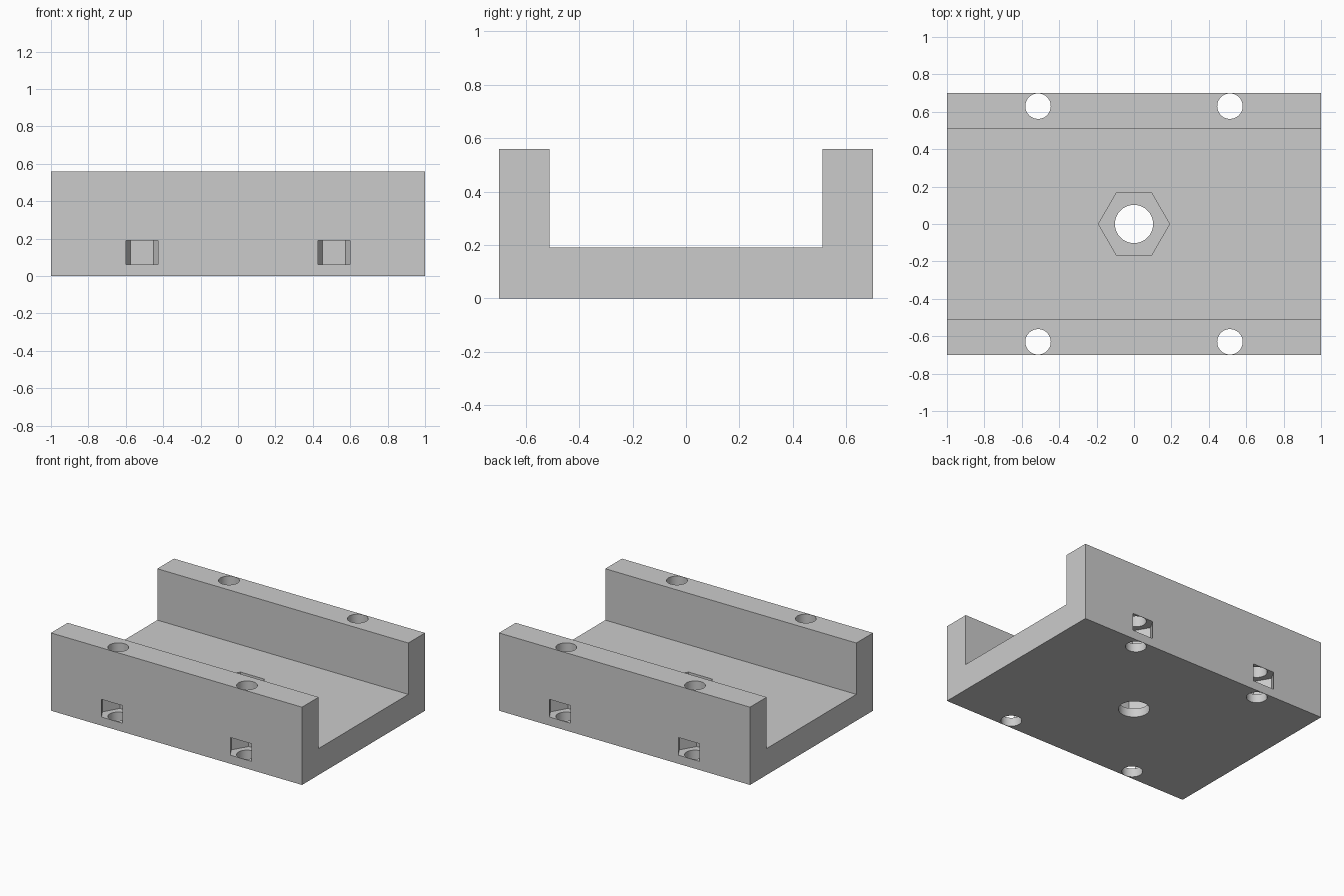
import bpy, bmesh, math

if "Cube" in bpy.data.objects:
    bpy.data.objects.remove(bpy.data.objects["Cube"])

W, D, H = 1.0, 0.70, 0.56        # half width, half depth, full height
FLOOR, INNER = 0.19, 0.51        # channel floor height, inner wall position
BOLT_X, BOLT_Y, BOLT_R = 0.513, 0.63, 0.068
NUT_R, NUT_Z0, NUT_Z1 = 0.125, 0.062, 0.189

grey = bpy.data.materials.new("light grey")
grey.diffuse_color = (0.6, 0.6, 0.6, 1)
grey.use_nodes = True
grey.node_tree.nodes["Principled BSDF"].inputs["Base Color"].default_value = grey.diffuse_color


def extrude(name, points, vector):
    """Solid made by sweeping a closed profile along a vector."""
    bm = bmesh.new()
    face = bm.faces.new([bm.verts.new(p) for p in points])
    geom = bmesh.ops.extrude_face_region(bm, geom=[face])["geom"]
    moved = [g for g in geom if isinstance(g, bmesh.types.BMVert)]
    bmesh.ops.translate(bm, verts=moved, vec=vector)
    bmesh.ops.recalc_face_normals(bm, faces=bm.faces)
    mesh = bpy.data.meshes.new(name)
    bm.to_mesh(mesh)
    bm.free()
    mesh.materials.append(grey)
    obj = bpy.data.objects.new(name, mesh)
    bpy.context.collection.objects.link(obj)
    return obj


def prism(name, x, y, r, z0, z1, sides):
    """Upright prism with a corner on the x axis."""
    ring = [(x + r * math.cos(2 * math.pi * i / sides),
             y + r * math.sin(2 * math.pi * i / sides), z0) for i in range(sides)]
    return extrude(name, ring, (0, 0, z1 - z0))


# U-shaped channel block
profile = [(-D, 0), (D, 0), (D, H), (INNER, H), (INNER, FLOOR),
           (-INNER, FLOOR), (-INNER, H), (-D, H)]
block = extrude("channel_block", [(-W, y, z) for y, z in profile], (2 * W, 0, 0))

# Centre bolt hole with hexagonal nut pocket
cutters = [prism("centre_hole_cutter", 0, 0, 0.102, -0.1, 0.4, 64),
           prism("centre_pocket_cutter", 0, 0, 0.19, 0.062, 0.4, 6)]

# Corner bolt holes, each with a nut slot open to the outer face
for sx in (-1, 1):
    for sy in (-1, 1):
        x, y = sx * BOLT_X, sy * BOLT_Y
        cutters.append(prism("bolt_hole_cutter", x, y, BOLT_R, -0.1, H + 0.1, 48))
        cutters.append(prism("nut_slot_cutter", x, y, NUT_R, NUT_Z0, NUT_Z1, 6))

# Cut everything out of the block
bpy.context.view_layer.objects.active = block
block.select_set(True)
for cutter in cutters:
    cutter.hide_render = True
    mod = block.modifiers.new("cut", "BOOLEAN")
    mod.operation = "DIFFERENCE"
    mod.solver = "EXACT"
    mod.object = cutter
    bpy.ops.object.modifier_apply(modifier=mod.name)
    bpy.data.objects.remove(cutter, do_unlink=True)

bpy.ops.object.shade_smooth_by_angle(angle=math.radians(30))
